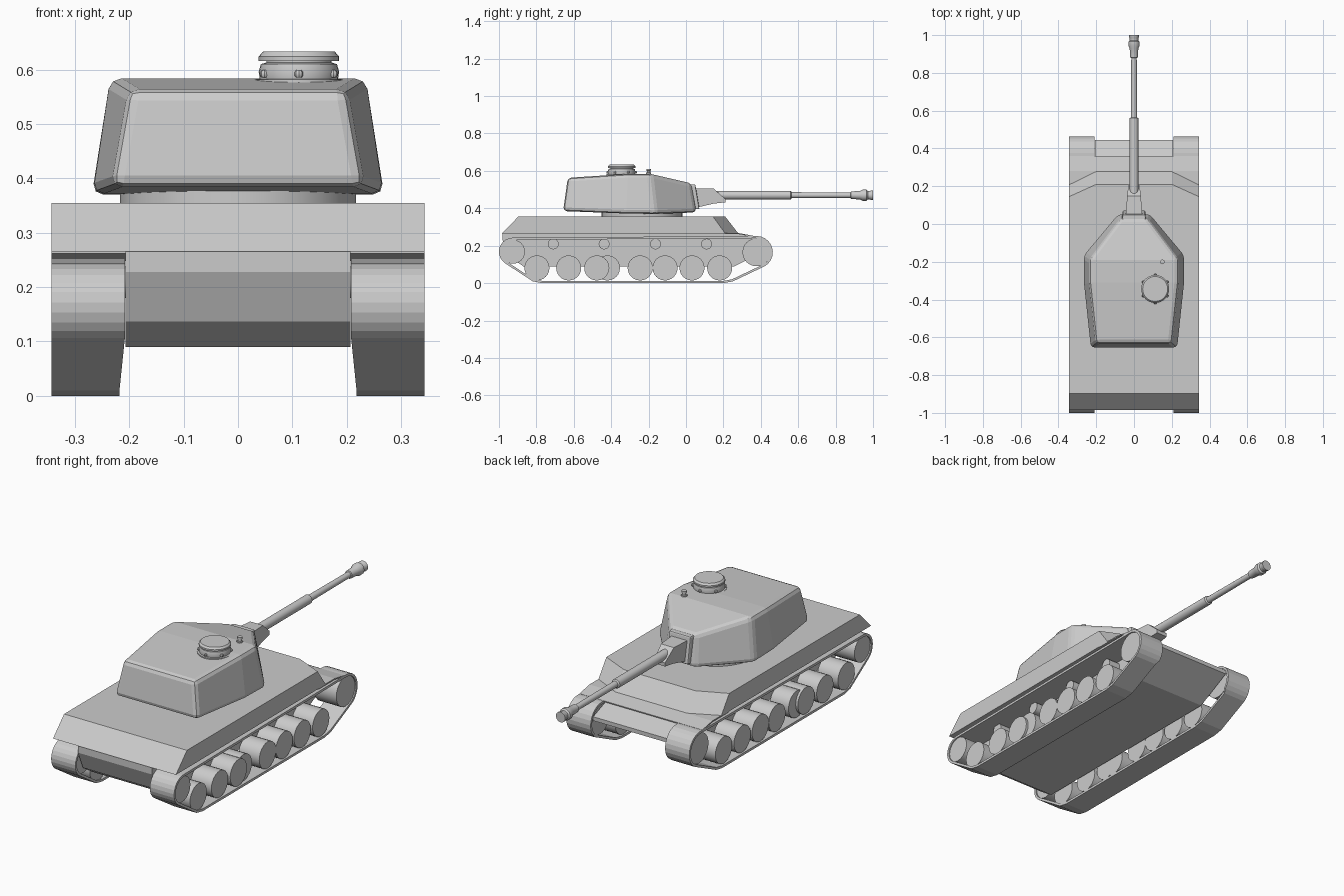
import bpy, bmesh
from math import sin, cos, pi, radians
from mathutils import Vector

if "Cube" in bpy.data.objects:
    bpy.data.objects.remove(bpy.data.objects["Cube"])


def add(name, verts, faces, mirror=False, smooth=None, bevel=0):
    mesh = bpy.data.meshes.new(name)
    mesh.from_pydata(verts, [], faces)
    bm = bmesh.new()
    bm.from_mesh(mesh)
    bmesh.ops.recalc_face_normals(bm, faces=bm.faces)
    bm.to_mesh(mesh)
    bm.free()
    ob = bpy.data.objects.new(name, mesh)
    bpy.context.collection.objects.link(ob)
    if smooth:
        bpy.ops.object.select_all(action='DESELECT')
        ob.select_set(True)
        bpy.context.view_layer.objects.active = ob
        bpy.ops.object.shade_smooth_by_angle(angle=radians(smooth))
    if bevel:
        b = ob.modifiers.new("Bevel", 'BEVEL')
        b.width, b.segments, b.limit_method, b.angle_limit = bevel, 2, 'ANGLE', radians(25)
    if mirror:
        ob.modifiers.new("Mirror", 'MIRROR')
    return ob


def loft(name, rings, caps=True, closed=False, **kw):
    """Skin a sequence of equally long rings."""
    n, m = len(rings[0]), len(rings)
    verts = [tuple(p) for r in rings for p in r]
    faces = []
    for i in range(m if closed else m - 1):
        a, b = i * n, ((i + 1) % m) * n
        faces += [(a + j, a + (j + 1) % n, b + (j + 1) % n, b + j) for j in range(n)]
    if caps and not closed:
        faces += [tuple(range(n)), tuple(range((m - 1) * n, m * n))]
    return add(name, verts, faces, **kw)


def lathe(name, centre, axis, profile, sides=24, **kw):
    """Profile is (position along axis, radius)."""
    c, rings = Vector(centre), []
    for h, r in profile:
        ring = []
        for k in range(sides):
            u, v = r * cos(2 * pi * k / sides), r * sin(2 * pi * k / sides)
            ring.append(c + Vector({'x': (h, u, v), 'y': (u, h, v), 'z': (u, v, h)}[axis]))
        rings.append(ring)
    return loft(name, rings, smooth=35, **kw)


def extrude(name, profile, w):
    """(y, z) profile extruded symmetrically across x."""
    return loft(name, [[(x, y, z) for y, z in profile] for x in (-w, w)])


def outline(half, z):
    return [(x, y, z) for x, y in half] + [(-x, y, z) for x, y in reversed(half)]


# Hull
extrude("lower_hull", [(-0.98, 0.268), (-0.98, 0.228), (-0.94, 0.137), (-0.87, 0.09),
                       (0.26, 0.09), (0.445, 0.185), (0.445, 0.205), (0.28, 0.268)], 0.207)
loft("upper_hull", [
    outline([(0.343, -0.985), (0.343, 0.21), (0.2, 0.28)], 0.265),
    outline([(0.343, -0.897), (0.343, 0.145), (0.2, 0.21)], 0.355)])
extrude("front_fender", [(0.15, 0.262), (0.28, 0.262), (0.36, 0.248), (0.36, 0.253),
                         (0.28, 0.268), (0.15, 0.268)], 0.343)

# Tracks: an open belt around the wheels
path = []
for i in range(11):
    a = radians(90 - 148 * i / 10)
    path.append((0.377 + 0.087 * cos(a), 0.165 + 0.087 * sin(a)))
path += [(0.25, 0.009), (0.2, 0), (-0.77, 0), (-0.82, 0.01)]
for i in range(11):
    a = radians(235 - 145 * i / 10)
    path.append((-0.925 + 0.075 * cos(a), 0.168 + 0.075 * sin(a)))
rings = []
for i, (y, z) in enumerate(path):
    (y0, z0), (y1, z1) = path[i - 1], path[(i + 1) % len(path)]
    t = Vector((y1 - y0, z1 - z0)).normalized() * 0.012
    iy, iz = y + t.y, z - t.x       # travelling clockwise, inside lies to the right
    xi = 0.218 if z < 0.1 else 0.208
    rings.append([(0.343, y, z), (xi, y, z), (xi, iy, iz), (0.343, iy, iz)])
loft("track", rings, closed=True, mirror=True)

# Wheels
road = [-0.797, -0.627, -0.477, -0.42, -0.245, -0.112, 0.032, 0.18]
for i, y in enumerate(road):
    outer = 0.325 if i == 3 else 0.337
    lathe(f"road_wheel_{i + 1}", (0, y, 0.081), 'x', [(0.222, 0.067), (outer, 0.067)], mirror=True)
lathe("rear_wheel", (0, -0.925, 0.168), 'x', [(0.215, 0.064), (0.337, 0.064)], mirror=True)
lathe("front_wheel", (0, 0.377, 0.165), 'x', [(0.215, 0.075), (0.337, 0.075)], mirror=True)
for i, y in enumerate((-0.71, -0.438, -0.163, 0.11)):
    lathe(f"return_roller_{i + 1}", (0, y, 0.209), 'x', [(0.2, 0.029), (0.27, 0.029)],
          sides=16, mirror=True)

# Turret: cross-sections from rear to front
# (bottom y, half width, z) then (top y, half width, z)
stations = [((-0.657, 0.232, 0.385), (-0.632, 0.2, 0.563)),
            ((-0.32, 0.267, 0.372), (-0.31, 0.235, 0.584)),
            ((-0.165, 0.269, 0.37), (-0.19, 0.235, 0.584)),
            ((0.055, 0.085, 0.378), (0.03, 0.07, 0.533))]
loft("turret", [[(-bw, by, bz), (bw, by, bz), (tw, ty, tz), (-tw, ty, tz)]
                for (by, bw, bz), (ty, tw, tz) in stations], bevel=0.02)
lathe("turret_ring", (0, -0.235, 0), 'z', [(0.35, 0.217), (0.385, 0.217)], sides=32)

# Gun mount and barrel
loft("mantlet_plate", [[(-w, y0, 0.395), (w, y0, 0.395), (w, y1, 0.528), (-w, y1, 0.528)]
                       for y0, y1, w in ((0.0, -0.01, 0.067), (0.072, 0.05, 0.06))], bevel=0.006)
loft("mantlet", [[(-w, y, z0), (w, y, z0), (w, y, z1), (-w, y, z1)]
                 for y, w, z0, z1 in ((0.04, 0.045, 0.4, 0.507), (0.148, 0.036, 0.425, 0.505),
                                      (0.21, 0.03, 0.432, 0.45))])
lathe("gun_barrel", (0, 0, 0.47), 'y',
      [(0.1, 0.023), (0.56, 0.023), (0.565, 0.016), (0.88, 0.0145), (0.882, 0.02),
       (0.93, 0.023), (0.945, 0.03), (0.965, 0.03), (0.972, 0.023), (0.985, 0.023),
       (0.99, 0.026), (1.0, 0.026)], sides=20)

# Commander's cupola with vision blocks
cx, cy = 0.112, -0.344
lathe("cupola", (cx, cy, 0), 'z',
      [(0.565, 0.081), (0.582, 0.081), (0.583, 0.072), (0.596, 0.074), (0.61, 0.07),
       (0.613, 0.06), (0.616, 0.06), (0.616, 0.074), (0.624, 0.074), (0.633, 0.066)], sides=32)
for k in range(6):
    a = radians(30 + 60 * k)
    lathe(f"vision_block_{k + 1}", (cx + 0.073 * cos(a), cy + 0.073 * sin(a), 0.592), 'z',
          [(-0.007, 0.005), (-0.003, 0.008), (0.003, 0.008), (0.007, 0.005)], sides=8)

# Roof periscope
lathe("periscope", (0.15, -0.2, 0), 'z',
      [(0.57, 0.014), (0.59, 0.014), (0.591, 0.009), (0.6, 0.009), (0.601, 0.012), (0.611, 0.012)],
      sides=12)
